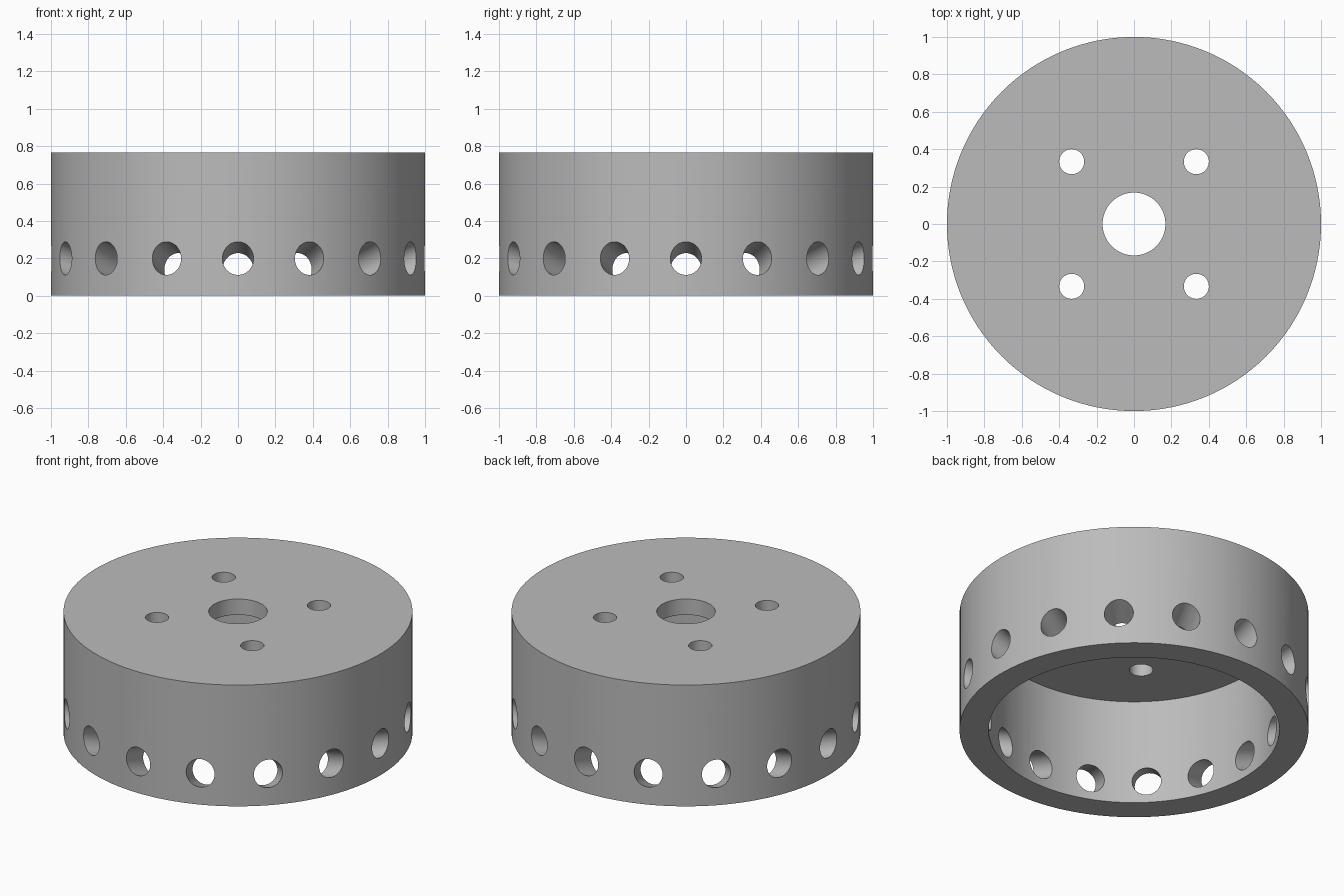
import bpy, bmesh, math
from mathutils import Matrix

cube = bpy.data.objects.get("Cube")
if cube:
    bpy.data.objects.remove(cube, do_unlink=True)

RADIUS, INNER, HEIGHT, CEILING = 1.0, 0.833, 0.767, 0.667
HOLE_COUNT, TILT = 16, math.radians(20)

grey = bpy.data.materials.new("plain grey")
grey.use_nodes = True
grey.diffuse_color = (0.5, 0.5, 0.5, 1)
grey.node_tree.nodes["Principled BSDF"].inputs["Base Color"].default_value = (0.5, 0.5, 0.5, 1)


def make_object(name, bm):
    bmesh.ops.recalc_face_normals(bm, faces=bm.faces)
    mesh = bpy.data.meshes.new(name)
    bm.to_mesh(mesh)
    bm.free()
    mesh.materials.append(grey)
    obj = bpy.data.objects.new(name, mesh)
    bpy.context.collection.objects.link(obj)
    return obj


def add_rod(bm, radius, length, matrix, sides=48):
    bmesh.ops.create_cone(bm, cap_ends=True, segments=sides, radius1=radius,
                          radius2=radius, depth=length, matrix=matrix)


# Cup body: outer drum minus the hollow underneath
bm = bmesh.new()
add_rod(bm, RADIUS, HEIGHT, Matrix.Translation((0, 0, HEIGHT / 2)), 128)
cup = make_object("drum_cup", bm)

bm = bmesh.new()
add_rod(bm, INNER, CEILING * 2, Matrix.Identity(4), 128)
hollow = make_object("hollow_cutter", bm)

# Holes through the top plate: centre bore and four bolt holes
bm = bmesh.new()
plate_z = (HEIGHT + CEILING) / 2
add_rod(bm, 0.168, 0.3, Matrix.Translation((0, 0, plate_z)), 64)
for x in (-1, 1):
    for y in (-1, 1):
        add_rod(bm, 0.067, 0.3, Matrix.Translation((x * 0.333, y * 0.333, plate_z)))

# Ring of side holes, each sloping down towards the inside
for i in range(HOLE_COUNT):
    turn = Matrix.Rotation(math.tau * i / HOLE_COUNT, 4, "Z")
    lean = Matrix.Rotation(math.pi / 2 - TILT, 4, "Y")
    add_rod(bm, 0.0833, 0.56, turn @ Matrix.Translation((RADIUS, 0, 0.2)) @ lean)
holes = make_object("hole_cutter", bm)

# Cut everything out of the cup, then drop the cutters
bpy.context.view_layer.objects.active = cup
for cutter in (hollow, holes):
    cutter.hide_render = True
    mod = cup.modifiers.new(cutter.name, "BOOLEAN")
    mod.operation = "DIFFERENCE"
    mod.solver = "EXACT"
    mod.object = cutter
    bpy.ops.object.modifier_apply(modifier=mod.name)
    bpy.data.objects.remove(cutter, do_unlink=True)

# Smooth walls with crisp rims
bpy.ops.object.select_all(action="DESELECT")
cup.select_set(True)
bpy.ops.object.shade_smooth_by_angle(angle=math.radians(30))
